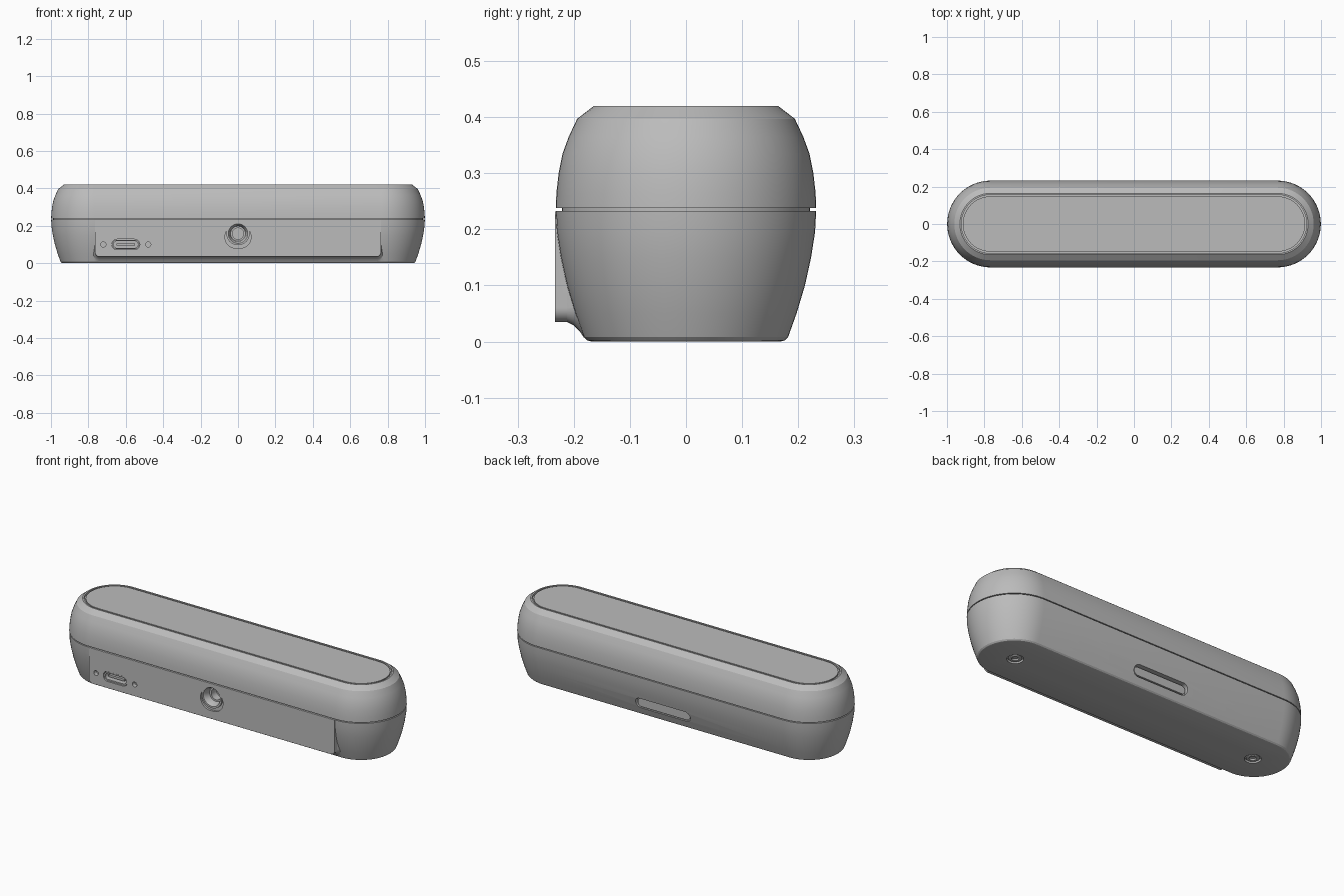
import bpy, bmesh, math

if "Cube" in bpy.data.objects:
    bpy.data.objects.remove(bpy.data.objects["Cube"], do_unlink=True)

grey = bpy.data.materials.new("Plain grey")
grey.use_nodes = True
grey.diffuse_color = (0.5, 0.5, 0.5, 1)
grey.node_tree.nodes["Principled BSDF"].inputs["Base Color"].default_value = (0.5, 0.5, 0.5, 1)

HALF = 0.767      # half length of the straight sides
FRONT = -0.2335   # front plane
SEAM = 0.233


def rounded(w, h, r, steps=16):
    """Rounded rectangle outline; a pill or a circle when r is half the height."""
    pts = []
    for k, (sx, sy) in enumerate([(1, 1), (-1, 1), (-1, -1), (1, -1)]):
        for i in range(steps + 1):
            a = (k + i / steps) * math.pi / 2
            pts.append((sx * (w / 2 - r) + r * math.cos(a), sy * (h / 2 - r) + r * math.sin(a)))
    return pts


def loft(name, rings):
    """Closed solid through matching rings of points."""
    bm = bmesh.new()
    loops = [[bm.verts.new(p) for p in ring] for ring in rings]
    n = len(loops[0])
    for a, b in zip(loops, loops[1:]):
        for i in range(n):
            j = (i + 1) % n
            bm.faces.new((a[i], a[j], b[j], b[i]))
    bm.faces.new(loops[0])
    bm.faces.new(loops[-1])
    bmesh.ops.remove_doubles(bm, verts=bm.verts, dist=1e-5)
    bmesh.ops.recalc_face_normals(bm, faces=bm.faces)
    mesh = bpy.data.meshes.new(name)
    bm.to_mesh(mesh)
    bm.free()
    mesh.materials.append(grey)
    obj = bpy.data.objects.new(name, mesh)
    bpy.context.collection.objects.link(obj)
    return obj


def stadium(name, profile):
    """Long pill-shaped solid from (radius, height) steps."""
    return loft(name, [[(x, y, z) for x, y in rounded(2 * (HALF + r), 2 * r, r)] for r, z in profile])


def along_y(name, x, z, sections):
    """Solid lying along y from (y, width, height, corner radius) steps."""
    return loft(name, [[(x + u, y, z + v) for u, v in rounded(w, h, r, 10)] for y, w, h, r in sections])


def disc(name, x, sections):
    """Upright round solid from (radius, height) steps."""
    return loft(name, [[(x + u, y, z) for u, y in rounded(2 * r, 2 * r, r, 8)] for r, z in sections])


def combine(target, tool, operation="DIFFERENCE"):
    tool.hide_render = True
    mod = target.modifiers.new("combine", "BOOLEAN")
    mod.object, mod.operation, mod.solver = tool, operation, "EXACT"
    bpy.context.view_layer.objects.active = target
    bpy.ops.object.modifier_apply(modifier=mod.name)
    bpy.data.objects.remove(tool, do_unlink=True)


# Shells, with a thin seam between them
lower = stadium("lower_shell", [(0.168, 0), (0.176, 0.002), (0.182, 0.008), (0.197, 0.05), (0.212, 0.1),
                                (0.223, 0.15), (0.23, 0.195), (0.232, SEAM)])
stadium("seam_core", [(0.221, 0.225), (0.221, 0.245)])
upper = stadium("upper_shell", [(0.232, 0.238), (0.231, 0.265), (0.227, 0.3), (0.22, 0.335), (0.209, 0.365),
                                (0.194, 0.397), (0.164, 0.42), (0.156, 0.42), (0.156, 0.409)])
stadium("top_panel", [(0.148, 0.405), (0.148, 0.419)])

# Flat front panel, flaring into the shell underneath
rings = []
for y, grow in [(FRONT, 0), (-0.212, 0), (-0.2, 0.006), (-0.19, 0.016), (-0.182, 0.028), (-0.1, 0.028)]:
    outline = rounded(1.53 + 2 * grow, 0.5 + 2 * grow, 0.025 + grow, 8)
    rings.append([(u, y, min(v + 0.285, SEAM - 0.001)) for u, v in outline])
combine(lower, loft("front_panel", rings), "UNION")

# Charging port, pin holes and jack recess
PORT_X, PORT_Z = -0.6, 0.1
JACK_Z = 0.158
combine(lower, along_y("port_cut", PORT_X, PORT_Z, [(-0.26, 0.15, 0.056, 0.028), (-0.17, 0.15, 0.056, 0.028)]))
for x in (-0.72, -0.48):
    combine(lower, along_y("pin_cut", x, PORT_Z, [(-0.26, 0.028, 0.028, 0.014), (-0.21, 0.028, 0.028, 0.014)]))
combine(lower, along_y("jack_cut", 0, 0.14, [(-0.26, 0.14, 0.12, 0.06), (-0.222, 0.14, 0.12, 0.06)]))
combine(lower, along_y("jack_bore", 0, JACK_Z, [(-0.26, 0.12, 0.12, 0.06), (-0.15, 0.12, 0.12, 0.06)]))

# Port sleeve and tongue
along_y("port_sleeve", PORT_X, PORT_Z, [(-0.165, 0.145, 0.05, 0.025), (-0.229, 0.145, 0.05, 0.025),
                                        (-0.229, 0.13, 0.036, 0.018), (-0.18, 0.13, 0.036, 0.018)])
along_y("port_tongue", PORT_X, PORT_Z, [(-0.175, 0.1, 0.012, 0.002), (-0.222, 0.1, 0.012, 0.002)])

# Jack collar with a tapered bore
along_y("jack_collar", 0, JACK_Z, [(y, 2 * r, 2 * r, r) for y, r in
        [(-0.14, 0.062), (FRONT, 0.062), (FRONT, 0.052), (-0.222, 0.045), (-0.195, 0.04), (-0.195, 0.03), (-0.15, 0.03)]])

# Rear button in a shallow slot
combine(lower, along_y("button_cut", 0, 0.075, [(0.185, 0.34, 0.06, 0.03), (0.26, 0.34, 0.06, 0.03)]))
button = along_y("rear_button", 0, 0.075, [(0.17, 0.325, 0.046, 0.023), (0.196, 0.325, 0.046, 0.023)])

# Screws under each end
for side, x in (("left", 0.76), ("right", -0.76)):
    combine(lower, disc("screw_cut", x, [(0.042, -0.02), (0.042, 0.012)]))
    disc(side + "_screw", x, [(0.034, 0.02), (0.034, 0.004), (0.03, 0.002), (0.018, 0.002), (0.018, 0.011)])

# Smooth shading with sharp edges kept
for obj in bpy.context.collection.objects:
    if obj.type == "MESH" and grey.name in obj.data.materials:
        bpy.ops.object.select_all(action="DESELECT")
        obj.select_set(True)
        bpy.context.view_layer.objects.active = obj
        bpy.ops.object.shade_smooth_by_angle(angle=math.radians(25))
